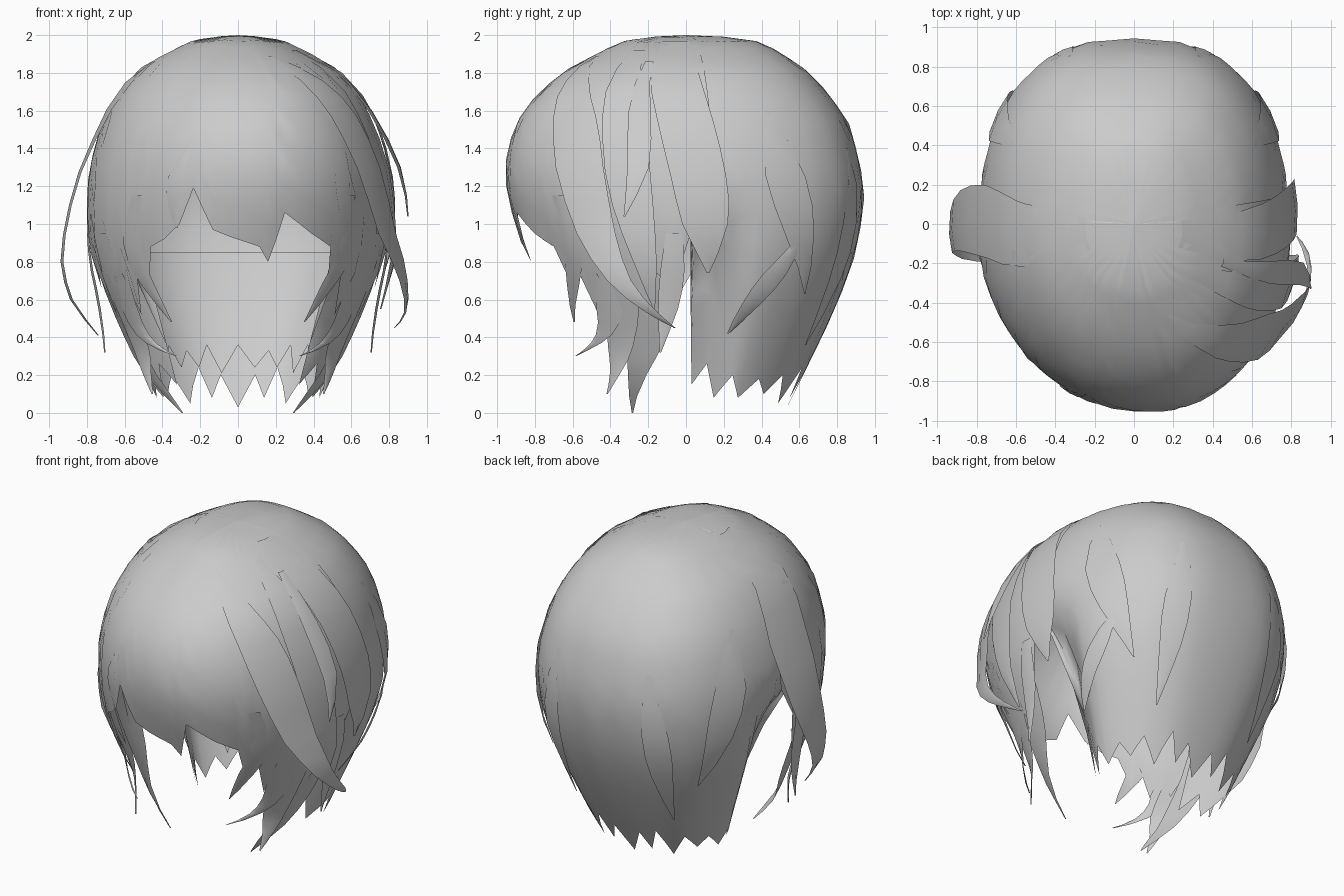
import bpy, math
from mathutils import Vector

if "Cube" in bpy.data.objects:
    bpy.data.objects.remove(bpy.data.objects["Cube"])

hair = bpy.data.materials.new("hair_grey")
hair.diffuse_color = (0.6, 0.6, 0.6, 1)
hair.use_nodes = True
hair.node_tree.nodes["Principled BSDF"].inputs["Base Color"].default_value = hair.diffuse_color

# Head form: height, half width, front depth, back depth
FORM = [(2.0, 0, 0, 0), (1.985, .14, .22, .26), (1.93, .32, .41, .46), (1.83, .50, .60, .62),
        (1.7, .62, .77, .75), (1.52, .715, .90, .87), (1.3, .775, .95, .925), (1.15, .79, .935, .945),
        (.95, .785, .88, .92), (.8, .765, .82, .885), (.6, .69, .74, .81), (.4, .605, .62, .72),
        (.2, .53, .50, .62), (0, .43, .38, .52)]


def clamp(v):
    return max(0.0, min(1.0, v))


def surf(az, z, off=0.0, skew=1.0):
    """Point on the head form; az 0 is the front, 90 is +x."""
    z = max(0.0, min(2.0, z))
    for lo, hi in zip(FORM[1:], FORM):
        if z >= lo[0]:
            t = (z - lo[0]) / (hi[0] - lo[0])
            if lo[0] > 1.9:
                t = 1 - math.sqrt(1 - t)
            w, f, b = [lo[i] + (hi[i] - lo[i]) * t for i in (1, 2, 3)]
            break
    a = math.radians(az)
    s, c = math.sin(a), math.cos(a)
    shift = 0
    if c < 0:  # fuller back corners
        s = math.copysign(abs(s) ** .78, s)
        c = -abs(c) ** .9
    else:  # fringe swept slightly to one side
        shift = .06 * c ** 2 * skew * clamp((z - .7) * 2) * clamp((2 - z) * 4)
        s = math.copysign(abs(s) ** .95, s)
    w, f, b = w + off, f + off, b + off
    return Vector((w * s + shift, -(f if c > 0 else b) * c, z))


def make(name, verts, faces):
    me = bpy.data.meshes.new(name)
    me.from_pydata([tuple(v) for v in verts], [], faces)
    me.materials.append(hair)
    for p in me.polygons:
        p.use_smooth = True
    ob = bpy.data.objects.new(name, me)
    bpy.context.collection.objects.link(ob)
    return ob


def grid_faces(cols, rows):
    return [(c * rows + r, c * rows + r + 1, (c + 1) * rows + r + 1, (c + 1) * rows + r)
            for c in range(cols - 1) for r in range(rows - 1)]


def shell(name, hem, top=2.0, off=0.0, rows=14, power=1.9, curl=0.0):
    """Sheet on the head form with a jagged hem of (azimuth, height) points.
    Curl turns the lower side edges in behind the ears."""
    cols = []
    for (a0, z0), (a1, z1) in zip(hem, hem[1:]):
        n = max(1, round((a1 - a0) / 5))
        cols += [(a0 + (a1 - a0) * i / n, z0 + (z1 - z0) * i / n) for i in range(n)]
    cols.append(hem[-1])
    verts = []
    for az, z in cols:
        for r in range(rows):
            zz = top - (top - z) * (r / (rows - 1)) ** power
            p = surf(az, zz, off * min(1, (2 - zz) * 6))
            side = clamp((114 - min(az, 360 - az)) / 22)
            p.x *= 1 - curl * side ** 1.3 * clamp((1.15 - zz) / .35)
            verts.append(p)
    make(name, verts, grid_faces(len(cols), rows))


def strand(name, rows, mirror=False, bulge=.006):
    """Leaf-shaped ribbon; rows are (azimuth, height, half width, lift)."""
    for sign in ((1, -1) if mirror else (1,)):
        # Catmull-Rom smoothing between the rows
        path = []
        for i in range(len(rows) - 1):
            p = [rows[max(0, min(len(rows) - 1, i + k))] for k in (-1, 0, 1, 2)]
            for t in (0, .5):
                path.append([.5 * (2 * b + (c - a) * t + (2 * a - 5 * b + 4 * c - d) * t * t
                                   + (3 * b - a - 3 * c + d) * t ** 3) for a, b, c, d in zip(*p)])
        path.append(rows[-1])
        verts = []
        for side in (-1, 0, 1):
            for az, z, hw, off in path:
                p = surf(az, z, off)
                r = max(.15, math.hypot(p.x, p.y))
                a2 = az + side * math.degrees(max(hw, .002) / r)
                q = surf(a2, z, off + (bulge if side == 0 else 0), sign)
                q.x *= sign
                verts.append(q)
        f = grid_faces(3, len(path))
        if sign < 0:
            f = [t[::-1] for t in f]
        make(name + ("_left" if sign < 0 else "_right" if mirror else ""), verts, f)


# Back cap with ragged nape, edges curled in behind the ears
half = [(91, .75), (92, .15), (98, .26), (103, .08), (111, .2), (117, .08), (127, .18), (134, .1),
        (144, .2), (152, .05), (163, .24), (168, .08), (174, .2), (180, .03)]
shell("back_cap", half + [(360 - a, z) for a, z in half[-2::-1]], curl=.36, rows=18)

# Inner nape layer
inner = [(128 + i * 104 / 16, (.24 if i % 2 else .36) - .03 * (i % 3 == 0)) for i in range(17)]
shell("inner_nape", inner, top=.85, off=-.06, rows=5, power=1)

# Front cap: asymmetric fringe with matching side hems
side = [(36, .88), (40, .64), (44, .82), (49, .52), (54, .74), (60, .5), (66, .7), (73, .5),
        (79, .74), (85, .66), (91, .95), (97, 1.15)]
fringe = [(-30, .92), (-24, 1.0), (-20, 1.19), (-11, .97), (-4, .93), (6, .88), (10, .8), (12, .92),
          (14, 1.06), (26, .95)]
shell("fringe_cap", [(-a, z) for a, z in side[::-1]] + fringe + side, off=.012)

# Crown band running down to both ears
strand("ear_band", [(80, 1.97, .05, .008), (84, 1.8, .1, .02), (89, 1.55, .11, .03),
                    (93, 1.25, .11, .035), (95, 1.0, .09, .04), (96, .74, .005, .03)])
strand("loose_lock_left", [(-80, 1.97, .06, .008), (-85, 1.75, .13, .02), (-90, 1.45, .14, .03),
                           (-90, 1.1, .12, .1), (-87, .8, .09, .17), (-83, .6, .06, .2),
                           (-76, .41, .005, .15)])

# Sweeping outer lock on the right
strand("sweep_lock", [(20, 1.89, .02, .012), (36, 1.76, .1, .025), (48, 1.57, .14, .03),
                      (55, 1.3, .14, .045), (61, .95, .11, .11), (69, .7, .065, .21),
                      (79, .53, .03, .24), (86, .45, .004, .2)])
strand("side_band", [(56, 1.92, .03, .012), (66, 1.7, .1, .025), (70, 1.45, .11, .03),
                     (73, 1.1, .1, .05), (76, .8, .06, .08), (78, .55, .004, .1)])
strand("thin_lock", [(70, 1.86, .02, .025), (74, 1.6, .05, .05), (76, 1.3, .05, .1),
                     (72, 1.04, .004, .15)])
strand("low_lock", [(86, .95, .04, .01), (85, .75, .06, .03), (83, .55, .05, .07),
                    (79, .32, .004, .14)], mirror=True)

# Side locks hanging beside the face, paired into a forked sheet
strand("face_lock_long", [(76, 1.0, .12, 0), (75, .65, .13, 0), (70, .4, .11, .005),
                          (59, .2, .06, .005), (42, 0, .004, 0)], mirror=True)
strand("face_lock_outer", [(66, .95, .09, .005), (63, .6, .1, .01), (56, .35, .08, .035),
                           (51, .22, .04, .08), (45, .1, .004, .15)], mirror=True)
strand("face_lock_front", [(56, 1.0, .06, .005), (58, .7, .09, .005), (54, .48, .07, .03),
                           (44, .37, .04, .06), (28, .3, .004, .1)], mirror=True)
strand("cheek_lock", [(44, 1.15, .04, .01), (46, .9, .07, .01), (40, .68, .05, .01),
                      (31, .48, .003, .02)], mirror=True)

# Fringe overlay
strand("fringe_lock_left", [(-22, 1.45, .005, .014), (-27, 1.25, .05, .016), (-27, 1.1, .035, .014),
                            (-25, .98, .004, .012)], bulge=.003)

# Back overlays
strand("back_lock", [(118, 1.6, .02, .001), (122, 1.25, .12, .012), (128, .95, .1, .016),
                     (137, .63, .004, .012)], mirror=True, bulge=.003)
strand("nape_lock", [(128, .9, .03, .005), (120, .73, .07, .015), (113, .58, .05, .015),
                     (106, .42, .004, -.02)])
strand("rear_lock", [(160, 1.4, .02, .001), (157, 1.0, .1, .012), (155, .7, .08, .015),
                     (150, .36, .004, .02)], mirror=True, bulge=.003)
